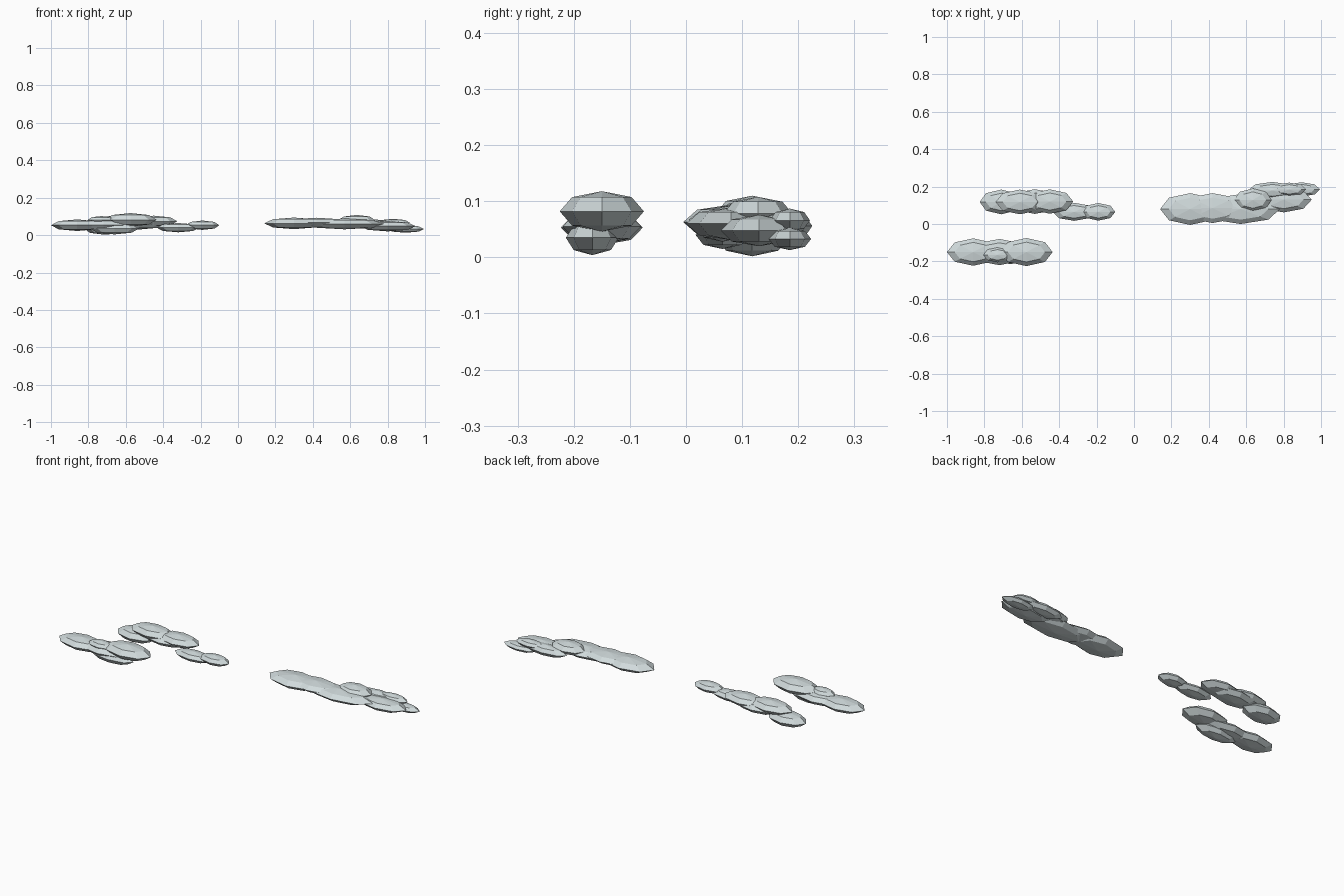
import bpy

# Remove the default cube
cube = bpy.data.objects.get("Cube")
if cube:
    bpy.data.objects.remove(cube, do_unlink=True)

# Single pale cloud colour
mat = bpy.data.materials.new("pale_cloud_grey")
mat.use_nodes = True
colour = (0.64, 0.71, 0.72, 1)
mat.diffuse_color = colour
mat.node_tree.nodes["Principled BSDF"].inputs["Base Color"].default_value = colour


def puff(name, centre, radii):
    """One flattened, faceted cloud puff."""
    bpy.ops.mesh.primitive_uv_sphere_add(segments=8, ring_count=4, radius=1)
    obj = bpy.context.object
    obj.name = name
    obj.location = centre
    obj.scale = radii
    bpy.ops.object.transform_apply(location=False, rotation=False, scale=True)
    bpy.ops.object.shade_flat()
    obj.data.materials.append(mat)


# Front cloud
puff("front_cloud_left", (-.86, -.15, .053), (.14, .073, .031))
puff("front_cloud_right", (-.575, -.15, .082), (.14, .075, .036))
puff("front_cloud_middle", (-.72, -.15, .055), (.15, .07, .03))
puff("front_cloud_crest", (-.73, -.165, .08), (.075, .04, .022))
puff("front_cloud_base", (-.66, -.167, .035), (.13, .047, .031))

# Back cloud
puff("back_cloud_low", (-.71, .118, .036), (.115, .066, .034))
puff("back_cloud_crest", (-.61, .118, .078), (.13, .066, .032))
puff("back_cloud_middle", (-.53, .12, .06), (.14, .066, .03))
puff("back_cloud_end", (-.45, .12, .074), (.125, .065, .03))

# Small trailing cloud
puff("trailing_cloud_inner", (-.32, .065, .04), (.115, .048, .025))
puff("trailing_cloud_outer", (-.19, .065, .053), (.09, .047, .025))

# Long cloud body
puff("long_cloud_tip", (.3, .08, .063), (.16, .085, .031))
puff("long_cloud_middle", (.42, .085, .067), (.17, .08, .026))
puff("long_cloud_body", (.57, .08, .06), (.21, .08, .029))
puff("long_cloud_crest", (.635, .128, .078), (.1, .062, .03))

# Long cloud tail
puff("tail_main", (.8, .13, .048), (.15, .068, .028))
puff("tail_back", (.74, .18, .056), (.13, .045, .027))
puff("tail_crest", (.83, .185, .066), (.09, .036, .021))
puff("tail_end", (.895, .185, .033), (.1, .038, .02))
